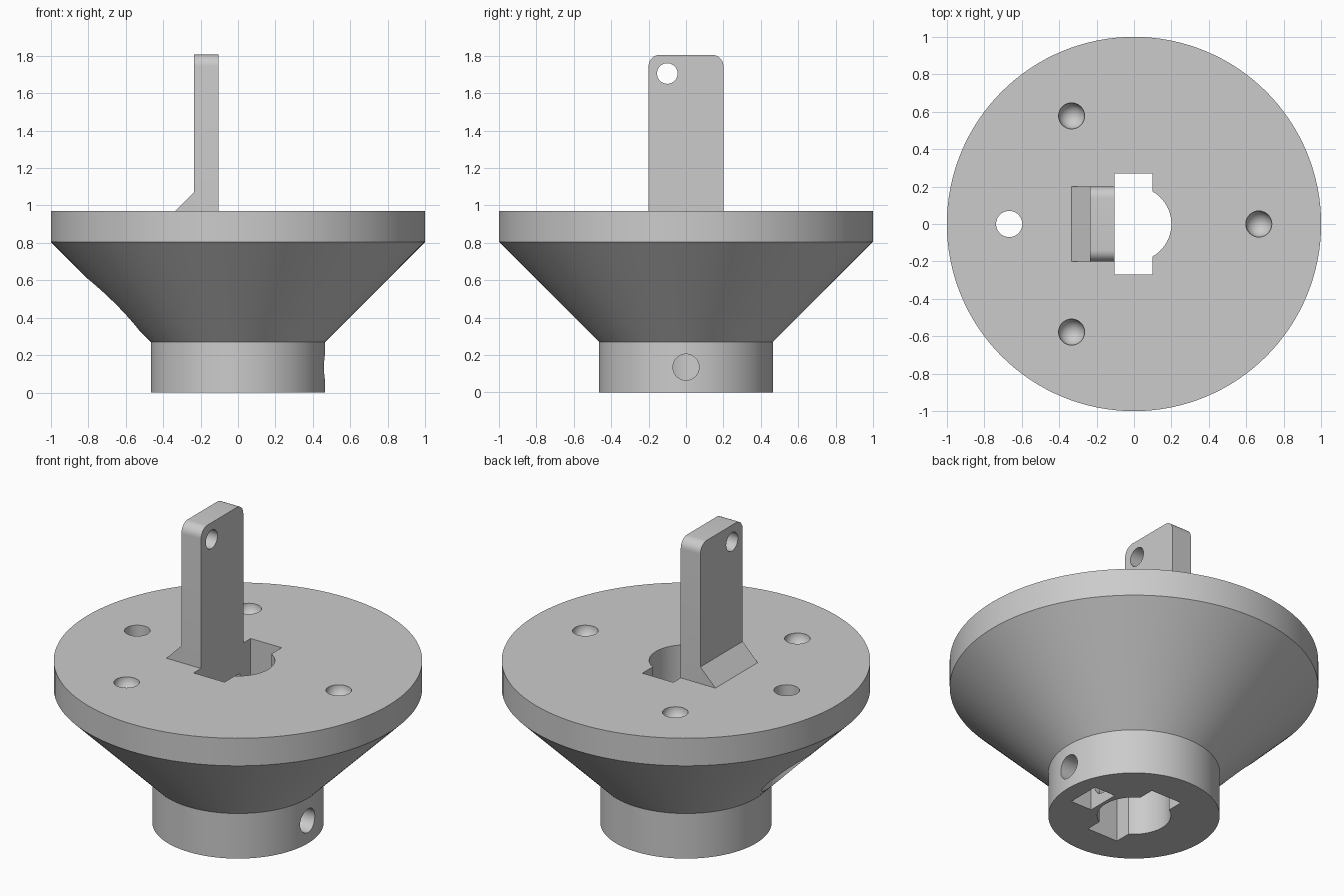
import bpy, bmesh, math
from mathutils import Matrix, Vector

cube = bpy.data.objects.get("Cube")
if cube:
    bpy.data.objects.remove(cube, do_unlink=True)

grey = bpy.data.materials.new("light grey")
grey.use_nodes = True
colour = (0.6, 0.6, 0.6, 1)
grey.diffuse_color = colour
grey.node_tree.nodes["Principled BSDF"].inputs["Base Color"].default_value = colour


def finish(name, bm):
    bmesh.ops.recalc_face_normals(bm, faces=bm.faces)
    mesh = bpy.data.meshes.new(name)
    bm.to_mesh(mesh)
    bm.free()
    mesh.materials.append(grey)
    ob = bpy.data.objects.new(name, mesh)
    bpy.context.collection.objects.link(ob)
    return ob


def box(name, low, high):
    low, high = Vector(low), Vector(high)
    bm = bmesh.new()
    size = Matrix.Diagonal((*(high - low), 1))
    bmesh.ops.create_cube(bm, size=1, matrix=Matrix.Translation((low + high) / 2) @ size)
    return finish(name, bm)


def cylinder(name, radius, start, end, segments=48):
    start, end = Vector(start), Vector(end)
    axis = end - start
    turn = axis.to_track_quat('Z', 'Y').to_matrix().to_4x4()
    bm = bmesh.new()
    bmesh.ops.create_cone(bm, cap_ends=True, segments=segments, radius1=radius, radius2=radius,
                          depth=axis.length, matrix=Matrix.Translation((start + end) / 2) @ turn)
    return finish(name, bm)


def ball(name, radius, centre):
    bm = bmesh.new()
    bmesh.ops.create_uvsphere(bm, u_segments=32, v_segments=17, radius=radius,
                              matrix=Matrix.Translation(centre))
    return finish(name, bm)


def lathe(name, profile, segments=128):
    bm = bmesh.new()
    rings = [[bm.verts.new((r * math.cos(math.tau * i / segments),
                            r * math.sin(math.tau * i / segments), z))
              for i in range(segments)] for r, z in profile]
    for a, b in zip(rings, rings[1:]):
        for i in range(segments):
            j = (i + 1) % segments
            bm.faces.new((a[i], a[j], b[j], b[i]))
    bm.faces.new(rings[0])
    bm.faces.new(rings[-1])
    return finish(name, bm)


def activate(ob):
    bpy.ops.object.select_all(action='DESELECT')
    ob.select_set(True)
    bpy.context.view_layer.objects.active = ob


def cut(target, cutter):
    cutter.hide_render = True
    activate(target)
    mod = target.modifiers.new("cut", 'BOOLEAN')
    mod.operation = 'DIFFERENCE'
    mod.solver = 'EXACT'
    mod.object = cutter
    bpy.ops.object.modifier_apply(modifier=mod.name)
    bpy.data.objects.remove(cutter, do_unlink=True)


def smooth(ob):
    activate(ob)
    bpy.ops.object.shade_smooth_by_angle(angle=math.radians(30))


TOP = 0.97

# Hub, flared cone and flange
body = lathe("flanged_hub", [(0.465, 0), (0.465, 0.27), (1, 0.805), (1, TOP)])

# Keyed central bore
cut(body, cylinder("bore_cutter", 0.2, (0, 0, -0.1), (0, 0, 1.1), 64))
cut(body, box("keyway_cutter", (-0.105, -0.27, -0.1), (0.1, 0.27, 1.1)))

# Nut pocket under the hub and its set-screw hole
cut(body, box("nut_cutter", (0.22, -0.1, -0.1), (0.36, 0.1, 0.24)))
cut(body, cylinder("screw_cutter", 0.07, (0.05, 0, 0.135), (0.6, 0, 0.135)))

# Three round dimples in the flange
for k in range(3):
    a = math.tau * k / 3
    cut(body, ball("dimple_cutter", 0.07, (0.667 * math.cos(a), 0.667 * math.sin(a), TOP)))

# Through hole with a wide clearance below
cut(body, cylinder("through_cutter", 0.07, (-0.667, 0, 0.2), (-0.667, 0, 1.1)))
cut(body, cylinder("clearance_cutter", 0.135, (-0.667, 0, 0.2), (-0.667, 0, 0.8)))
smooth(body)

# Upright tab with rounded top corners, rooted in the flange
LEFT, RIGHT, HALF, TIP, ROUND = -0.235, -0.105, 0.2, 1.805, 0.06
outline = [(-HALF, 0.8), (HALF, 0.8)]
for side, first in ((1, 0), (-1, 90)):
    for step in range(9):
        a = math.radians(first + 90 * step / 8)
        outline.append((side * (HALF - ROUND) + ROUND * math.cos(a),
                        TIP - ROUND + ROUND * math.sin(a)))
bm = bmesh.new()
face = bm.faces.new([bm.verts.new((LEFT, y, z)) for y, z in outline])
out = bmesh.ops.extrude_face_region(bm, geom=[face])
bmesh.ops.translate(bm, vec=(RIGHT - LEFT, 0, 0),
                    verts=[v for v in out["geom"] if isinstance(v, bmesh.types.BMVert)])
if not face.is_valid or len(face.link_loops if hasattr(face, "link_loops") else face.loops) == 0:
    bmesh.ops.holes_fill(bm, edges=bm.edges)
tab = finish("upright_tab", bm)
cut(tab, cylinder("tab_hole_cutter", 0.055, (-0.5, -0.1, 1.705), (0.1, -0.1, 1.705)))
smooth(tab)

# Sloped brace at the foot of the tab
bm = bmesh.new()
ends = [[bm.verts.new((x, y, z)) for x, z in
         ((-0.335, TOP), (LEFT, TOP + 0.1), (-0.2, TOP + 0.1), (-0.2, 0.9), (-0.335, 0.9))]
        for y in (-HALF, HALF)]
for end in ends:
    bm.faces.new(end)
for i in range(5):
    j = (i + 1) % 5
    bm.faces.new((ends[0][i], ends[0][j], ends[1][j], ends[1][i]))
finish("tab_brace", bm)
